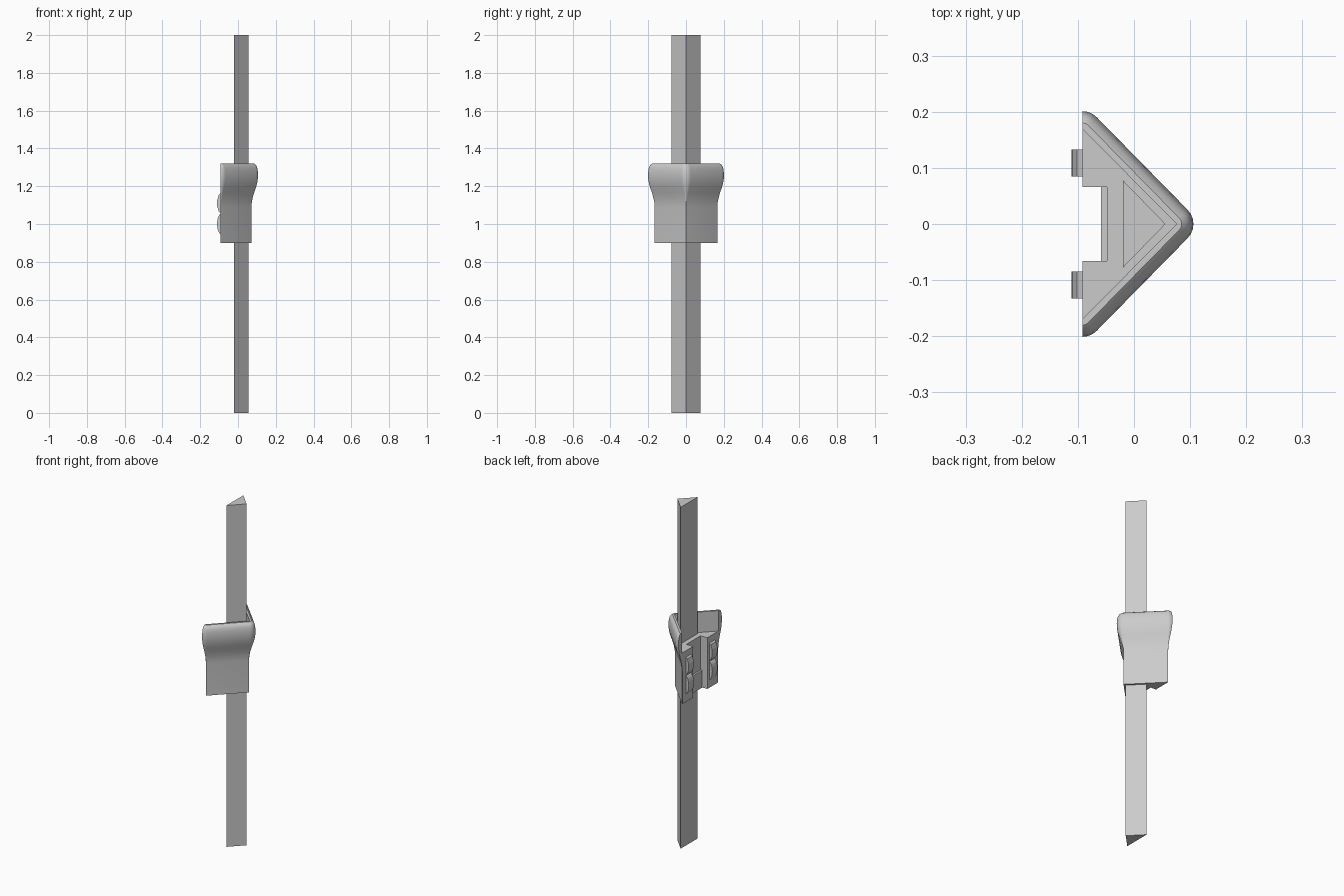
import bpy, bmesh, math

if "Cube" in bpy.data.objects:
    bpy.data.objects.remove(bpy.data.objects["Cube"])

BACK = -0.092            # flat rear plane of the bracket
CORNER_Y, TIP_X = 0.165, 0.07

grey = bpy.data.materials.new("mid grey")
grey.diffuse_color = (0.6, 0.6, 0.6, 1)
grey.use_nodes = True
grey.node_tree.nodes["Principled BSDF"].inputs["Base Color"].default_value = grey.diffuse_color


def make_object(name, bm):
    bmesh.ops.recalc_face_normals(bm, faces=bm.faces)
    mesh = bpy.data.meshes.new(name)
    bm.to_mesh(mesh)
    bm.free()
    mesh.materials.append(grey)
    obj = bpy.data.objects.new(name, mesh)
    bpy.context.collection.objects.link(obj)
    return obj


def loft(name, rings):
    """Skin closed rings of equal length and cap both ends."""
    bm = bmesh.new()
    loops = [[bm.verts.new(p) for p in ring] for ring in rings]
    n = len(loops[0])
    for a, b in zip(loops, loops[1:]):
        for i in range(n):
            j = (i + 1) % n
            bm.faces.new((a[i], a[j], b[j], b[i]))
    bm.faces.new(loops[0][::-1])
    bm.faces.new(loops[-1])
    return make_object(name, bm)


def prism(name, outline, z0, z1):
    return loft(name, [[(x, y, z) for x, y in outline] for z in (z0, z1)])


def offset_triangle(z, d, steps=6):
    """Triangle outline pushed out by d with rounded corners."""
    pts = []
    for cx, cy, a0, a1 in ((BACK, -CORNER_Y, -90, -45),
                           (TIP_X, 0, -45, 45),
                           (BACK, CORNER_Y, 45, 90)):
        for i in range(steps + 1):
            a = math.radians(a0 + (a1 - a0) * i / steps)
            pts.append((cx + d * math.cos(a), cy + d * math.sin(a), z))
    return pts


def box(x0, x1, w):
    return [(x0, -w), (x1, -w), (x1, w), (x0, w)]


# Long triangular bar
prism("triangular_bar", [(-0.02, -0.078), (0.056, 0), (-0.02, 0.078)], 0, 2)

# Bracket body with rolled, flared collar
profile = [(0.9, 0.001), (1.09, 0.001), (1.115, 0.003), (1.14, 0.008),
           (1.165, 0.015), (1.19, 0.024), (1.215, 0.031), (1.24, 0.035),
           (1.265, 0.036), (1.285, 0.034), (1.3, 0.031), (1.312, 0.025),
           (1.32, 0.015)]
bracket = loft("bracket", [offset_triangle(z, d) for z, d in profile])

# Cutters: open cavity inside the collar, and stepped rear slot
inner = [(-0.2, -0.278), (0.076, 0), (-0.2, 0.278)]
cutters = [prism("cavity_cutter", inner, 1.2, 1.5),
           prism("slot_cutter", box(-0.2, -0.048, 0.066), 1.0, 1.4),
           prism("lower_slot_cutter", box(-0.2, -0.059, 0.066), 0.8, 1.05)]
for c in cutters:
    mod = bracket.modifiers.new(c.name, 'BOOLEAN')
    mod.operation = 'DIFFERENCE'
    mod.solver = 'EXACT'
    mod.object = c
bpy.context.view_layer.objects.active = bracket
bracket.select_set(True)
for c in cutters:
    bpy.ops.object.modifier_apply(modifier=c.name)
for c in cutters:
    bpy.data.objects.remove(c, do_unlink=True)
bpy.ops.object.shade_smooth_by_angle(angle=math.radians(30))

# Rounded rear catches, two on each side of the slot
for side, label in ((-1, "right"), (1, "left")):
    for zc, level, segs in ((1.0, "lower", 8), (1.11, "upper", 5)):
        arc = []
        for i in range(segs + 1):
            a = math.pi * i / segs
            arc.append((BACK + 0.004 - 0.023 * math.sin(a),
                        zc - 0.055 * math.cos(a)))
        ys = (side * 0.109 - 0.024, side * 0.109 + 0.024)
        loft(f"{level}_{label}_catch", [[(x, y, z) for x, z in arc] for y in ys])
